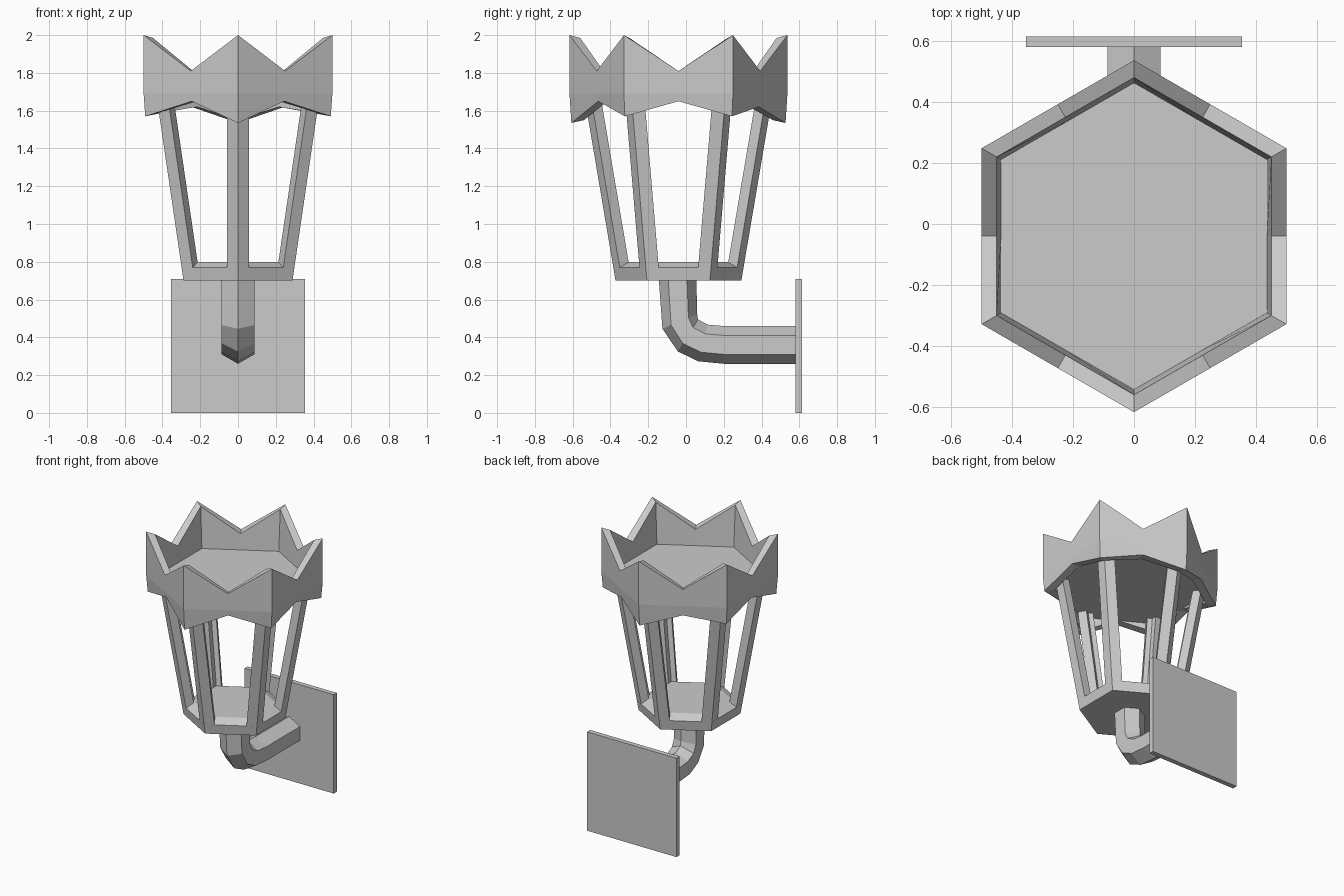
import bpy, bmesh
from math import sin, cos, pi, atan2
from mathutils import Vector

if "Cube" in bpy.data.objects:
    bpy.data.objects.remove(bpy.data.objects["Cube"], do_unlink=True)

metal = bpy.data.materials.new("grey_metal")
metal.use_nodes = True
GREY = (0.6, 0.6, 0.6, 1)
metal.diffuse_color = GREY
metal.node_tree.nodes["Principled BSDF"].inputs["Base Color"].default_value = GREY

CY = -0.04          # lantern axis
FLAT = cos(pi / 6)  # apothem of a unit hexagon


def loft(name, rings, closed=False):
    """Skin a list of equal-length rings; cap the ends or join last to first."""
    bm = bmesh.new()
    loops = [[bm.verts.new(p) for p in ring] for ring in rings]
    n = len(loops[0])
    pairs = list(zip(loops, loops[1:]))
    if closed:
        pairs.append((loops[-1], loops[0]))
    else:
        bm.faces.new(loops[0])
        bm.faces.new(loops[-1])
    for a, b in pairs:
        for i in range(n):
            j = (i + 1) % n
            bm.faces.new((a[i], a[j], b[j], b[i]))
    bmesh.ops.recalc_face_normals(bm, faces=bm.faces)
    mesh = bpy.data.meshes.new(name)
    bm.to_mesh(mesh)
    bm.free()
    mesh.materials.append(metal)
    obj = bpy.data.objects.new(name, mesh)
    bpy.context.collection.objects.link(obj)
    return obj


def corner(k, r, z):
    a = pi / 2 + k * pi / 3
    return Vector((r * cos(a), CY + r * sin(a), z))


def hexagon(r, z):
    return [corner(k, r, z) for k in range(6)]


def crown_ring(r, z_corner, z_mid):
    """Hexagon with edge midpoints, corners and midpoints at separate heights."""
    ring = []
    for k in range(6):
        drop = 0.035 if k % 3 == 0 and z_corner < 1.6 else 0
        dip = 0.03 if k in (0, 5) and z_mid < 1.66 else 0
        ring.append(corner(k, r, z_corner - drop))
        ring.append(corner(k + 0.5, r * FLAT, z_mid - dip))
    return ring


# Zigzag crown wall
loft("crown", [
    crown_ring(0.577, 2.0, 1.81),
    crown_ring(0.577, 1.69, 1.69),
    crown_ring(0.567, 1.57, 1.65),
    crown_ring(0.50, 1.585, 1.65),
    crown_ring(0.503, 1.69, 1.69),
    crown_ring(0.52, 1.985, 1.80),
], closed=True)

# Plate closing the crown
loft("crown_floor", [hexagon(0.50, 1.65), hexagon(0.51, 1.69)])

# Base tray with a sloping sill
loft("lantern_base", [hexagon(0.333, 0.70), hexagon(0.345, 0.77), hexagon(0.275, 0.80)])


def post_section(k, r, z, width=0.068, depth=0.06):
    """Corner-shaped section wrapped around hexagon corner k."""
    tip = corner(k, r, z)
    side_a = (corner(k - 1, r, z) - tip).normalized()
    side_b = (corner(k + 1, r, z) - tip).normalized()
    inward = (side_a + side_b).normalized()
    in_a = (corner(k - 0.5, 1, z) - Vector((0, CY, z))).normalized() * -depth
    in_b = (corner(k + 0.5, 1, z) - Vector((0, CY, z))).normalized() * -depth
    return [tip, tip + side_a * width, tip + side_a * width + in_a,
            tip + inward * depth / FLAT,
            tip + side_b * width + in_b, tip + side_b * width]


# Six leaning corner posts
for k in range(6):
    loft(f"corner_post_{k + 1}", [post_section(k, 0.333, 0.70), post_section(k, 0.497, 1.67)])

# Bent hexagonal arm
path = [(-0.045, 0.72), (-0.033, 0.485), (0.01, 0.41), (0.09, 0.37), (0.2, 0.36), (0.59, 0.36)]
tilts = [0, 0.13, 0.32, 0.42, 0.5, 0.5]   # turn from down to back, in half turns
rings = []
for (y, z), t in zip(path, tilts):
    a = t * pi
    ring = []
    for i in range(6):
        u, v = 0.1 * sin(i * pi / 3), 0.1 * cos(i * pi / 3)
        ring.append((u, y + v * cos(a), z + v * sin(a)))
    rings.append(ring)
loft("arm", rings)

# Square wall plate
loft("wall_plate", [[(-0.355, y, 0), (0.355, y, 0), (0.355, y, 0.71), (-0.355, y, 0.71)]
                    for y in (0.58, 0.615)])
